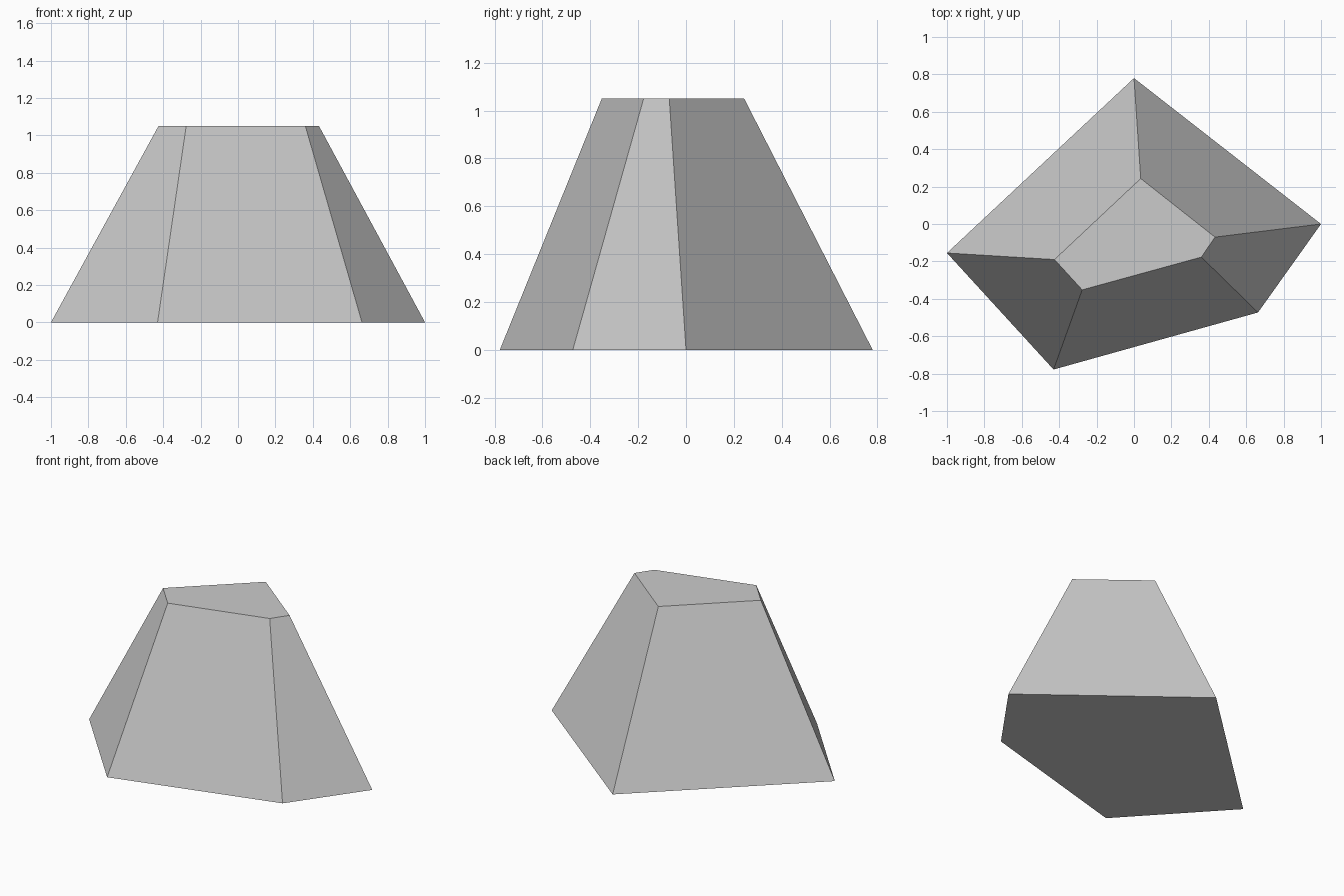
import bpy
import bmesh

cube = bpy.data.objects.get("Cube")
if cube:
    bpy.data.objects.remove(cube, do_unlink=True)

# Single plain grey
grey = bpy.data.materials.new("plain_grey")
grey.use_nodes = True
colour = (0.6, 0.6, 0.6, 1.0)
grey.diffuse_color = colour
grey.node_tree.nodes["Principled BSDF"].inputs["Base Color"].default_value = colour

# Five-sided outlines of the base and of the flat top, counter-clockwise
HEIGHT = 1.05
base_outline = [(-1, -0.155), (-0.43, -0.778), (0.663, -0.473), (1, 0), (0, 0.78)]
top_outline = [(-0.425, -0.19), (-0.277, -0.352), (0.36, -0.177), (0.433, -0.07), (0.036, 0.243)]


def loft(name, lower, upper, height, material):
    """Closed solid between two outlines with the same number of corners."""
    bm = bmesh.new()
    low = [bm.verts.new((x, y, 0)) for x, y in lower]
    high = [bm.verts.new((x, y, height)) for x, y in upper]
    bm.faces.new(low[::-1])
    bm.faces.new(high)
    for i in range(len(low)):
        j = (i + 1) % len(low)
        bm.faces.new((low[i], low[j], high[j], high[i]))
    bmesh.ops.recalc_face_normals(bm, faces=bm.faces)
    mesh = bpy.data.meshes.new(name)
    bm.to_mesh(mesh)
    bm.free()
    mesh.materials.append(material)
    obj = bpy.data.objects.new(name, mesh)
    bpy.context.collection.objects.link(obj)
    return obj


# Tapered block
loft("tapered_rock", base_outline, top_outline, HEIGHT, grey)
